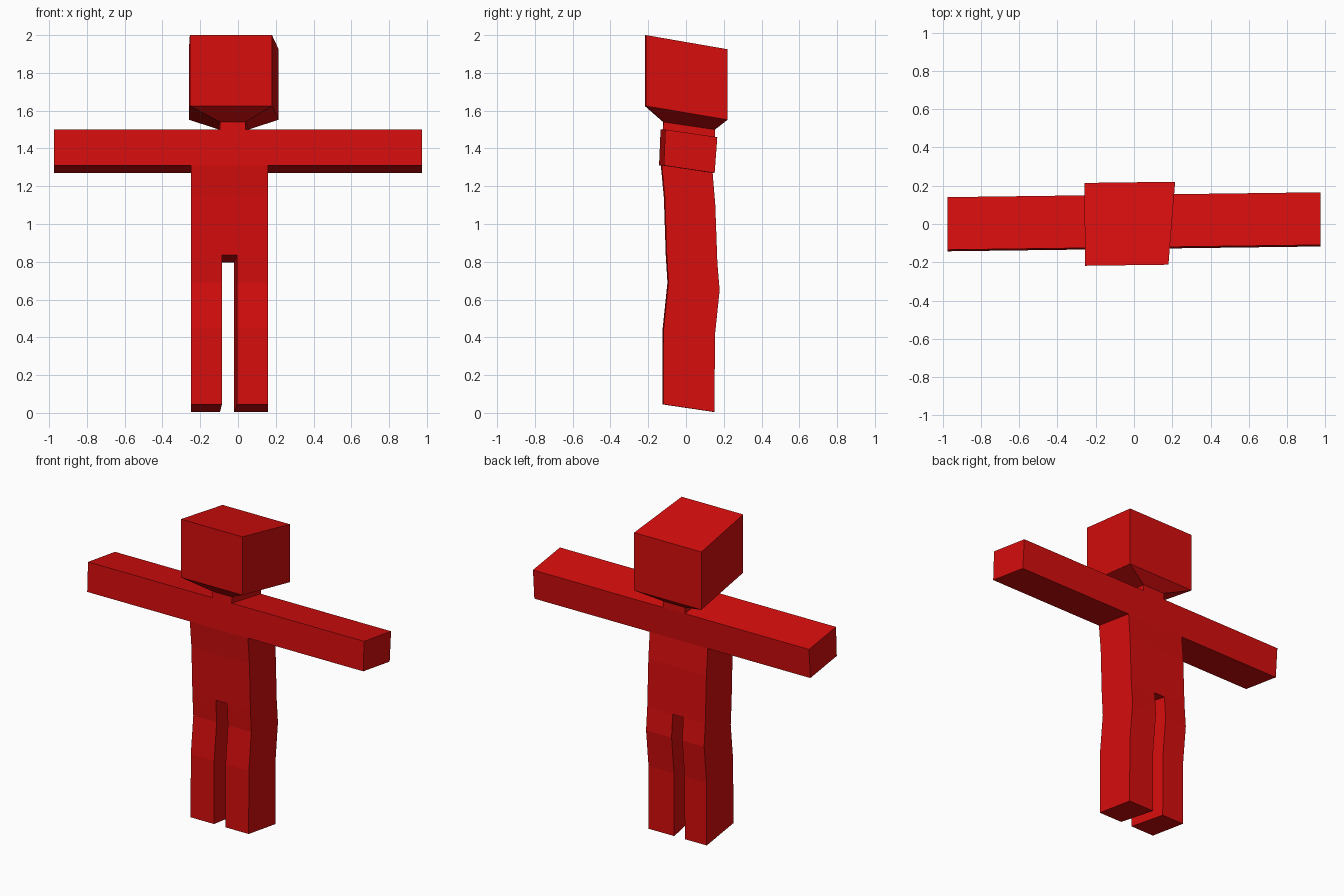
import bpy, bmesh

if "Cube" in bpy.data.objects:
    bpy.data.objects.remove(bpy.data.objects["Cube"])

red = bpy.data.materials.new("red")
red.diffuse_color = (0.68, 0.004, 0.004, 1)
red.use_nodes = True
red.node_tree.nodes["Principled BSDF"].inputs["Base Color"].default_value = red.diffuse_color

DROP = 0.04    # the back edge of every ring sits lower than its front edge
TWIST = 0.013  # slight turn of the figure around z


def loft(name, rows, bottom=False, top=False, skip=()):
    """Stack four-sided rings; skip holds (segment, side) pairs to leave open.
    Row: x0, x1, y_front, y_back, z_front [, x0_back, x1_back, z_back].
    Sides: 0 front, 1 right, 2 back, 3 left."""
    bm = bmesh.new()
    rings = []
    for r in rows:
        x0, x1, yf, yb, zf = r[:5]
        b0, b1, zb = r[5:] if len(r) > 5 else (x0, x1, zf - DROP)
        pts = [(x0, yf, zf), (x1, yf, zf), (b1, yb, zb), (b0, yb, zb)]
        rings.append([bm.verts.new((x, y + TWIST * x, z)) for x, y, z in pts])
    for s, (a, b) in enumerate(zip(rings, rings[1:])):
        for i in range(4):
            if (s, i) not in skip:
                j = (i + 1) % 4
                bm.faces.new((a[i], a[j], b[j], b[i]))
    if bottom:
        bm.faces.new(rings[0][::-1])
    if top:
        bm.faces.new(rings[-1])
    me = bpy.data.meshes.new(name)
    bm.to_mesh(me)
    bm.free()
    me.materials.append(red)
    ob = bpy.data.objects.new(name, me)
    bpy.context.collection.objects.link(ob)
    return ob


# Shared depth profile: y_front, y_back, z_front
SHOULDER = (-0.122, 0.153, 1.50)
ARMPIT = (-0.130, 0.139, 1.31)
CHEST = (-0.114, 0.153, 1.14)
HIP = (-0.104, 0.164, 0.835)
KNEE = (-0.095, 0.176, 0.69)
SHIN = (-0.120, 0.151, 0.45)
FOOT = (-0.122, 0.149, 0.045)
L, R = -0.25, 0.16

# Torso with shoulders and neck, open where the arms, legs and head join
neck = (-0.095, 0.04, -0.12, 0.153, 1.54, -0.10, 0.055, 1.50)
loft("torso", [(L, R, *HIP), (L, R, *CHEST), (L, R, *ARMPIT), (L, R, *SHOULDER),
               (-0.095, 0.04, *SHOULDER, -0.10, 0.055, 1.46), neck],
     skip={(2, 1), (2, 3)})

# Head: tapered underside and block
loft("head", [neck,
              (-0.255, 0.18, -0.215, 0.218, 1.625, -0.26, 0.215, 1.552),
              (-0.255, 0.18, -0.215, 0.218, 2.0, -0.26, 0.215, 1.925)], top=True)

# Arms
for name, x0, x1, inner in (("left_arm", -0.975, L, 1), ("right_arm", R, 0.975, 3)):
    loft(name, [(x0, x1, *ARMPIT), (x0, x1, *SHOULDER)], True, True, {(0, inner)})

# Legs, inner sides slightly turned
for name, x0, x1, b0, b1 in (("left_leg", L, -0.085, L, -0.095),
                             ("right_leg", -0.005, R, -0.02, R)):
    loft(name, [(x0, x1, *p, b0, b1, p[2] - DROP)
                for p in (FOOT, SHIN, KNEE, HIP)], bottom=True)

# Underside between the legs
loft("crotch", [(-0.085, -0.005, *HIP, -0.095, -0.02, HIP[2] - DROP)], bottom=True)
